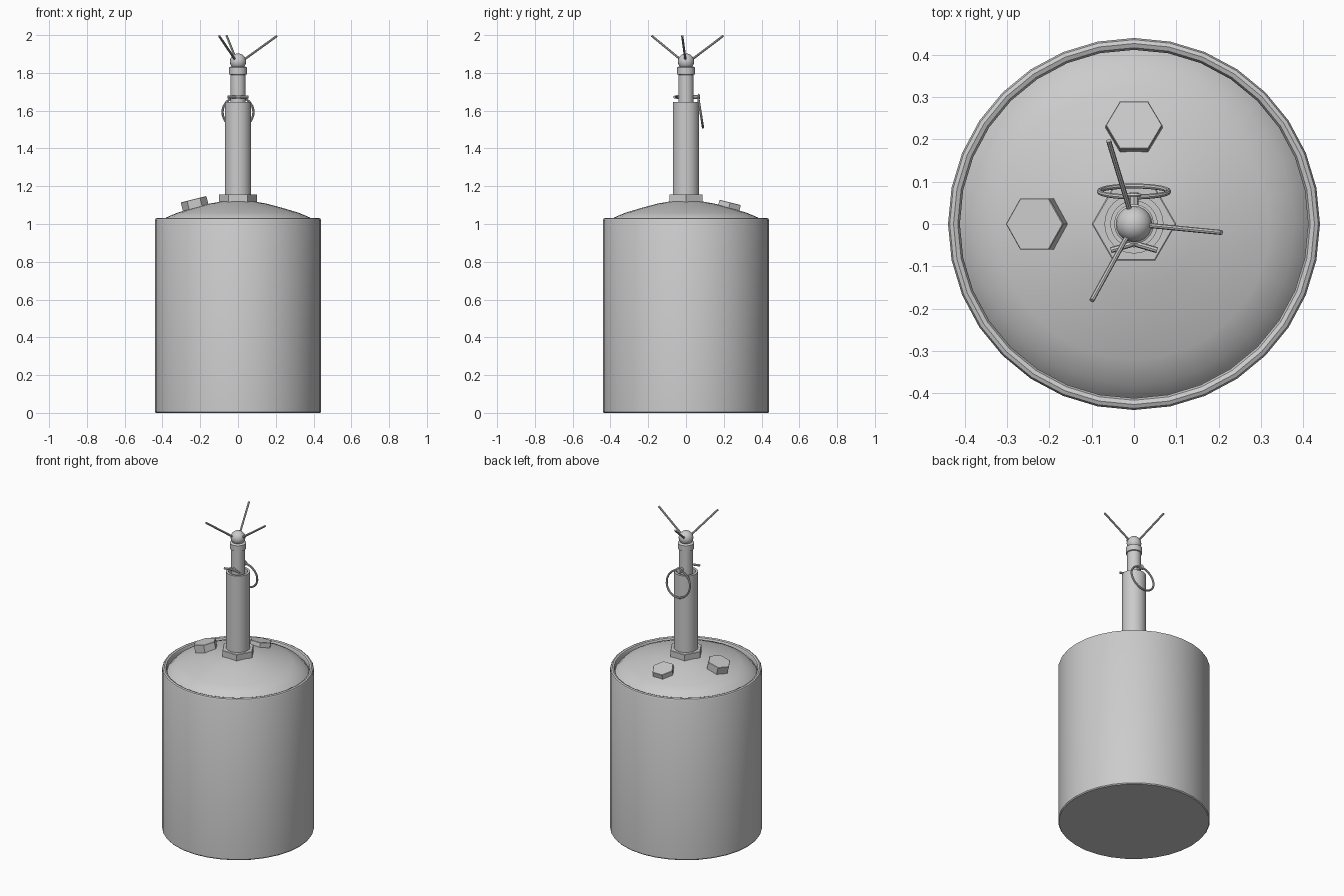
import bpy, bmesh, math
from mathutils import Vector, Matrix

if "Cube" in bpy.data.objects:
    bpy.data.objects.remove(bpy.data.objects["Cube"])


def finish(name, bm, smooth=True):
    bmesh.ops.recalc_face_normals(bm, faces=bm.faces)
    me = bpy.data.meshes.new(name)
    bm.to_mesh(me)
    bm.free()
    ob = bpy.data.objects.new(name, me)
    bpy.context.collection.objects.link(ob)
    if smooth:
        bpy.ops.object.select_all(action='DESELECT')
        ob.select_set(True)
        bpy.context.view_layer.objects.active = ob
        bpy.ops.object.shade_smooth_by_angle(angle=math.radians(35))
    return ob


def lathe(name, profile, sides):
    """Revolve an (r, z) profile that starts and ends on the axis."""
    bm = bmesh.new()
    vs = [bm.verts.new((r, 0, z)) for r, z in profile]
    es = [bm.edges.new(p) for p in zip(vs, vs[1:])]
    bmesh.ops.spin(bm, geom=vs + es, cent=(0, 0, 0), axis=(0, 0, 1),
                   angle=math.tau, steps=sides, use_duplicate=False)
    bmesh.ops.remove_doubles(bm, verts=bm.verts, dist=1e-4)
    return finish(name, bm)


def rod(name, a, b, r, sides=8):
    a, b = Vector(a), Vector(b)
    d = b - a
    m = Matrix.Translation((a + b) / 2) @ d.to_track_quat('Z', 'Y').to_matrix().to_4x4()
    bm = bmesh.new()
    bmesh.ops.create_cone(bm, cap_ends=True, segments=sides, radius1=r,
                          radius2=r, depth=d.length, matrix=m)
    return finish(name, bm)


def hexagon(name, loc, r, depth, tilt=Matrix.Identity(4), top_scale=0.97):
    """Hexagonal head with two corners on the y axis."""
    m = Matrix.Translation(loc) @ tilt @ Matrix.Rotation(math.pi / 2, 4, 'Z')
    bm = bmesh.new()
    bmesh.ops.create_cone(bm, cap_ends=True, segments=6, radius1=r,
                          radius2=r, depth=depth, matrix=m)
    # slight chamfer on the upper face
    up = (m.to_3x3() @ Vector((0, 0, 1))).normalized()
    top = max(bm.faces, key=lambda f: f.calc_center_median().dot(up))
    bmesh.ops.inset_region(bm, faces=[top], thickness=r * (1 - top_scale))
    bmesh.ops.translate(bm, verts=top.verts, vec=up * 0.002)
    ob = finish(name, bm, smooth=False)
    return ob


def torus(name, center, major, minor, rot, n=32, k=8):
    bm = bmesh.new()
    m = Matrix.Translation(center) @ rot
    rings = []
    for i in range(n):
        a = math.tau * i / n
        rings.append([bm.verts.new(m @ Vector((
            (major + minor * math.cos(math.tau * j / k)) * math.cos(a),
            (major + minor * math.cos(math.tau * j / k)) * math.sin(a),
            minor * math.sin(math.tau * j / k)))) for j in range(k)])
    for i in range(n):
        p, q = rings[i], rings[(i + 1) % n]
        for j in range(k):
            bm.faces.new((p[j], q[j], q[(j + 1) % k], p[(j + 1) % k]))
    return finish(name, bm)


# canister with rolled rim and domed lid
lathe("canister", [(0, 0), (0.435, 0), (0.44, 0.006), (0.44, 1.02), (0.436, 1.029),
                   (0.427, 1.033), (0.417, 1.029), (0.412, 1.02), (0.412, 1.0),
                   (0.38, 1.035), (0.32, 1.06), (0.24, 1.084),
                   (0.15, 1.108), (0.07, 1.122), (0, 1.124)], 32)

# neck nut and the two filler plugs lying on the dome
hexagon("neck_nut", (0, 0, 1.131), 0.1, 0.048)
hexagon("side_plug", (-0.229, 0, 1.105), 0.07, 0.05,
        Matrix.Rotation(math.radians(-14), 4, 'Y'))
hexagon("rear_plug", (0, 0.229, 1.095), 0.067, 0.036,
        Matrix.Rotation(math.radians(-14), 4, 'X'))

# outer tube, open at the top
lathe("outer_tube", [(0, 1.12), (0.07, 1.12), (0.07, 1.645), (0.055, 1.645),
                     (0.055, 1.60), (0, 1.60)], 24)

# inner stem, collar and ball head
lathe("stem", [(0, 1.6), (0.04, 1.6), (0.04, 1.79), (0.047, 1.792), (0.047, 1.828),
               (0.04, 1.832), (0.034, 1.835), (0, 1.835)], 20)
ball = [(0.043 * math.sin(t), 1.86 - 0.043 * math.cos(t))
        for t in (math.pi * i / 10 for i in range(11))]
lathe("ball_head", ball, 20)

# three prongs
for i, (x, y) in enumerate([(0.207, -0.02), (-0.06, 0.197), (-0.1, -0.181)]):
    rod(f"prong_{i + 1}", (x * 0.1, y * 0.1, 1.862), (x, y, 1.996), 0.006)

# cross pin with splayed ends, eye and pull ring
rod("pin", (0, -0.05, 1.672), (0, 0.075, 1.672), 0.011)
for s in (-1, 1):
    rod(f"pin_leg_{'left' if s < 0 else 'right'}",
        (0, -0.046, 1.672), (s * 0.055, -0.062, 1.672), 0.007)
torus("pin_eye", (0, 0.068, 1.672), 0.013, 0.005,
      Matrix.Rotation(math.pi / 2, 4, 'X'), 16, 6)
torus("pull_ring", (0, 0.077, 1.592), 0.082, 0.006,
      Matrix.Rotation(math.radians(99), 4, 'X'))
